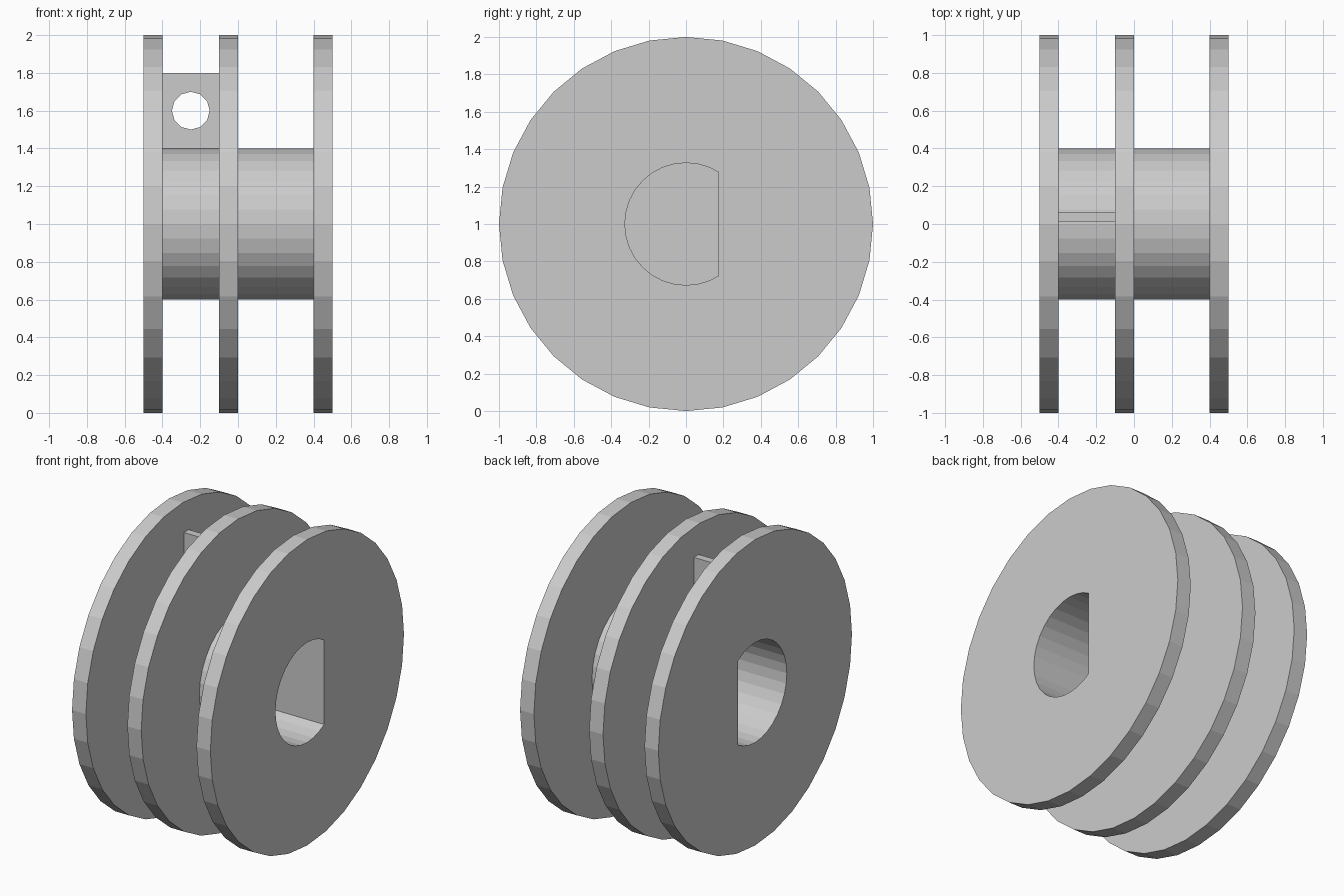
import bpy, bmesh, math
from mathutils import Vector

if "Cube" in bpy.data.objects:
    bpy.data.objects.remove(bpy.data.objects["Cube"])

grey = bpy.data.materials.new("light grey")
grey.diffuse_color = (0.6, 0.6, 0.6, 1)
grey.use_nodes = True
grey.node_tree.nodes["Principled BSDF"].inputs["Base Color"].default_value = grey.diffuse_color
CENTRE = 1.0   # height of the axle
SIDES = 32


def make_object(name, bm):
    bmesh.ops.recalc_face_normals(bm, faces=bm.faces)
    mesh = bpy.data.meshes.new(name)
    bm.to_mesh(mesh)
    bm.free()
    mesh.materials.append(grey)
    obj = bpy.data.objects.new(name, mesh)
    bpy.context.collection.objects.link(obj)
    return obj


def extrude(name, points, offset):
    """Close a planar outline and extrude it by an offset."""
    bm = bmesh.new()
    face = bm.faces.new([bm.verts.new(p) for p in points])
    new = bmesh.ops.extrude_face_region(bm, geom=[face])["geom"]
    bmesh.ops.translate(bm, vec=Vector(offset),
                        verts=[v for v in new if isinstance(v, bmesh.types.BMVert)])
    return make_object(name, bm)


def cut(obj, cutter):
    mod = obj.modifiers.new("cut", "BOOLEAN")
    mod.operation = "DIFFERENCE"
    mod.solver = "EXACT"
    mod.object = cutter
    bpy.context.view_layer.objects.active = obj
    bpy.ops.object.modifier_apply(modifier=mod.name)
    bpy.data.objects.remove(cutter)


# Double spool: three flanges and two hubs turned around the x axis
profile = [(-.5, 1), (-.4, 1), (-.4, .4), (-.1, .4), (-.1, 1), (0, 1),
           (0, .4), (.4, .4), (.4, 1), (.5, 1)]
bm = bmesh.new()
rings = []
for x, r in profile:
    rings.append([bm.verts.new((x, r * math.cos(math.tau * i / SIDES),
                                CENTRE + r * math.sin(math.tau * i / SIDES)))
                  for i in range(SIDES)])
for a, b in zip(rings, rings[1:]):
    for i in range(SIDES):
        j = (i + 1) % SIDES
        bm.faces.new((a[i], a[j], b[j], b[i]))
bm.faces.new(rings[0])
bm.faces.new(rings[-1])
spool = make_object("double_spool", bm)

# D-shaped sockets from both ends, stopping at the middle flange
R, FLAT = 0.327, 0.175
half = math.acos(FLAT / R)
angles = [half] + [math.tau * i / SIDES for i in range(SIDES)
                   if half < math.tau * i / SIDES < math.tau - half] + [-half]
for x, depth in ((-.6, .5), (0, .6)):
    outline = [(x, R * math.cos(a), CENTRE + R * math.sin(a)) for a in angles]
    cut(spool, extrude("socket_cutter", outline, (depth, 0, 0)))

# Upright tab between the left flanges, with a round eyelet
tab = extrude("cord_tab", [(-.4, .0125, 1.38), (-.1, .0125, 1.38),
                           (-.1, .0125, 1.8), (-.4, .0125, 1.8)], (0, .05, 0))
eyelet = [(-.25 + .1 * math.cos(math.tau * i / 12), -.1,
           1.6 + .1 * math.sin(math.tau * i / 12)) for i in range(12)]
cut(tab, extrude("eyelet_cutter", eyelet, (0, .3, 0)))
